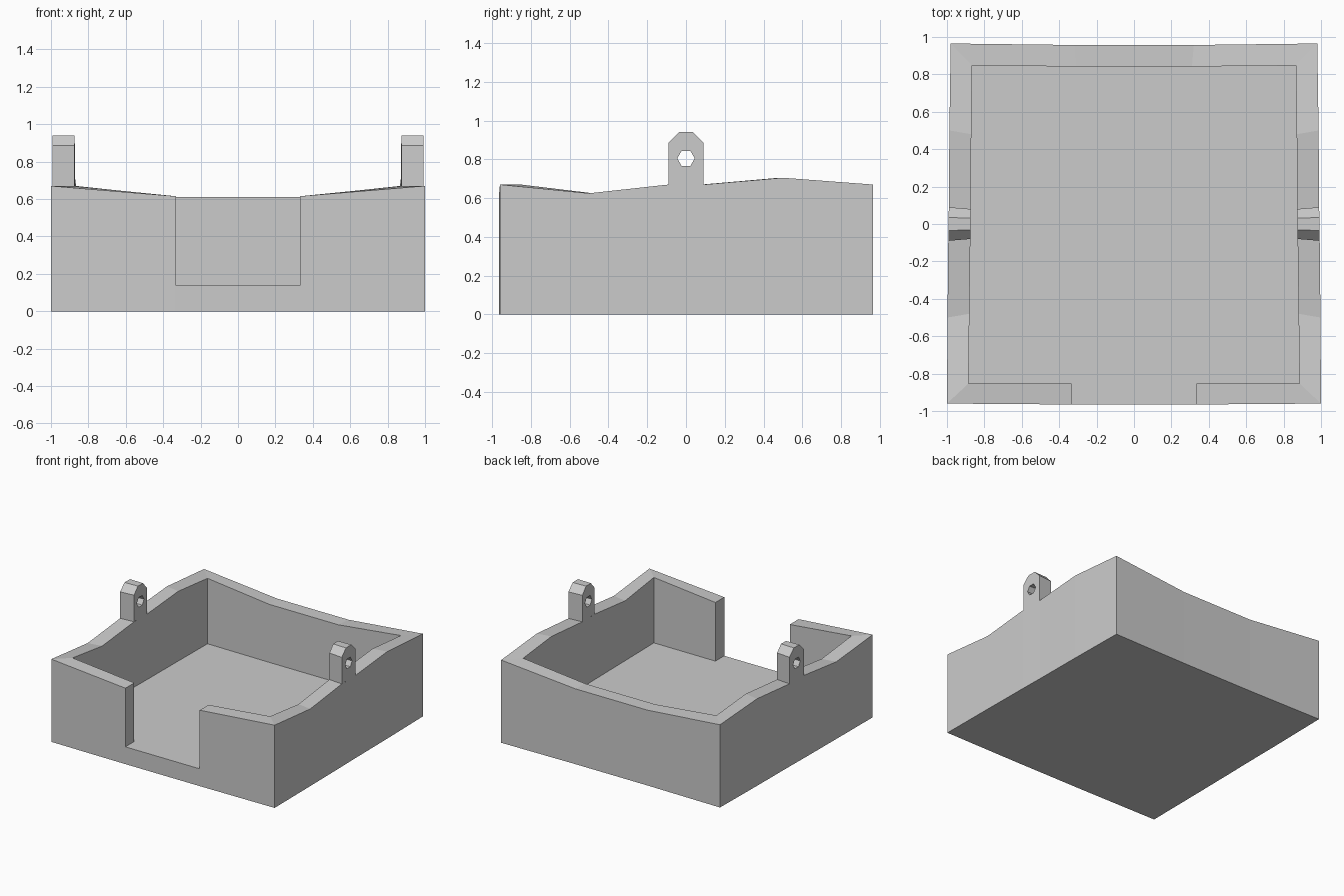
import bpy, bmesh, math

if "Cube" in bpy.data.objects:
    bpy.data.objects.remove(bpy.data.objects["Cube"])

FLOOR = 0.14

def finish(bm, name):
    bmesh.ops.recalc_face_normals(bm, faces=bm.faces)
    mesh = bpy.data.meshes.new(name)
    bm.to_mesh(mesh)
    bm.free()
    obj = bpy.data.objects.new(name, mesh)
    bpy.context.collection.objects.link(obj)
    return obj

# Right half of the wall, notch to back: outer x, y, inner x, y, rim height
HALF = [
    (0.333, -0.965, 0.333, -0.852, 0.615),
    (1.000, -0.960, 0.885, -0.853, 0.670),
    (0.997, -0.500, 0.880, -0.480, 0.625),
    (0.993, -0.090, 0.875, -0.080, 0.670),
    (0.990, 0.090, 0.873, 0.080, 0.670),
    (0.987, 0.500, 0.870, 0.480, 0.705),
    (0.980, 0.965, 0.866, 0.847, 0.670),
    (0.320, 0.957, 0.310, 0.842, 0.610),
]
RING = HALF + [(-a, b, -c, d, z) for a, b, c, d, z in reversed(HALF)]
LUG = 3                      # rim segment carrying the lug
n = len(RING)

# Tray: walls with wavy rim, floor and open front notch
bm = bmesh.new()
bottom = [bm.verts.new((p[0], p[1], 0)) for p in RING]
outer = [bm.verts.new((p[0], p[1], p[4])) for p in RING]
inner = [bm.verts.new((p[2], p[3], p[4])) for p in RING]
floor = [bm.verts.new((p[2], p[3], FLOOR)) for p in RING]
sill = [bm.verts.new((p[0], p[1], FLOOR)) for p in (RING[0], RING[-1])]
for i in range(n - 1):
    j = i + 1
    side = [bottom[i], bottom[j], outer[j], outer[i]]
    if i == 0:
        side.append(sill[0])
    if j == n - 1:
        side.insert(2, sill[1])
    bm.faces.new(side)
    bm.faces.new((inner[i], inner[j], floor[j], floor[i]))
    if i not in (LUG, n - 2 - LUG):      # left open under the lugs
        bm.faces.new((outer[i], outer[j], inner[j], inner[i]))
for k, s in ((0, sill[0]), (n - 1, sill[1])):
    bm.faces.new((s, outer[k], inner[k], floor[k]))
bm.faces.new((bottom[0], bottom[-1], sill[1], sill[0]))
bm.faces.new(bottom)
bm.faces.new(floor + [sill[1], sill[0]])
finish(bm, "tray")

# Lugs: chamfered tabs with a hexagonal through hole
PROFILE = [(0.09, 0.67), (0.09, 0.885), (0.035, 0.94),
           (-0.035, 0.94), (-0.09, 0.885), (-0.09, 0.67)]
HOLE = [(0.045 * math.cos(math.radians(a)), 0.805 + 0.045 * math.sin(math.radians(a)))
        for a in range(-60, 300, 60)]

def make_lug(sign, name):
    bm = bmesh.new()
    def loop(points, x, scale):
        return [bm.verts.new((sign * (x - 0.015 * y), y * scale, z)) for y, z in points]
    po, ho = loop(PROFILE, 0.9915, 1), loop(HOLE, 0.9915, 1)
    pi, hi = loop(PROFILE, 0.874, 0.89), loop(HOLE, 0.874, 1)
    for i in range(6):
        j = (i + 1) % 6
        bm.faces.new((po[i], po[j], ho[j], ho[i]))
        bm.faces.new((pi[i], pi[j], hi[j], hi[i]))
        bm.faces.new((ho[i], ho[j], hi[j], hi[i]))
        if i < 5:
            bm.faces.new((po[i], po[j], pi[j], pi[i]))
    finish(bm, name)

make_lug(1, "right_lug")
make_lug(-1, "left_lug")
